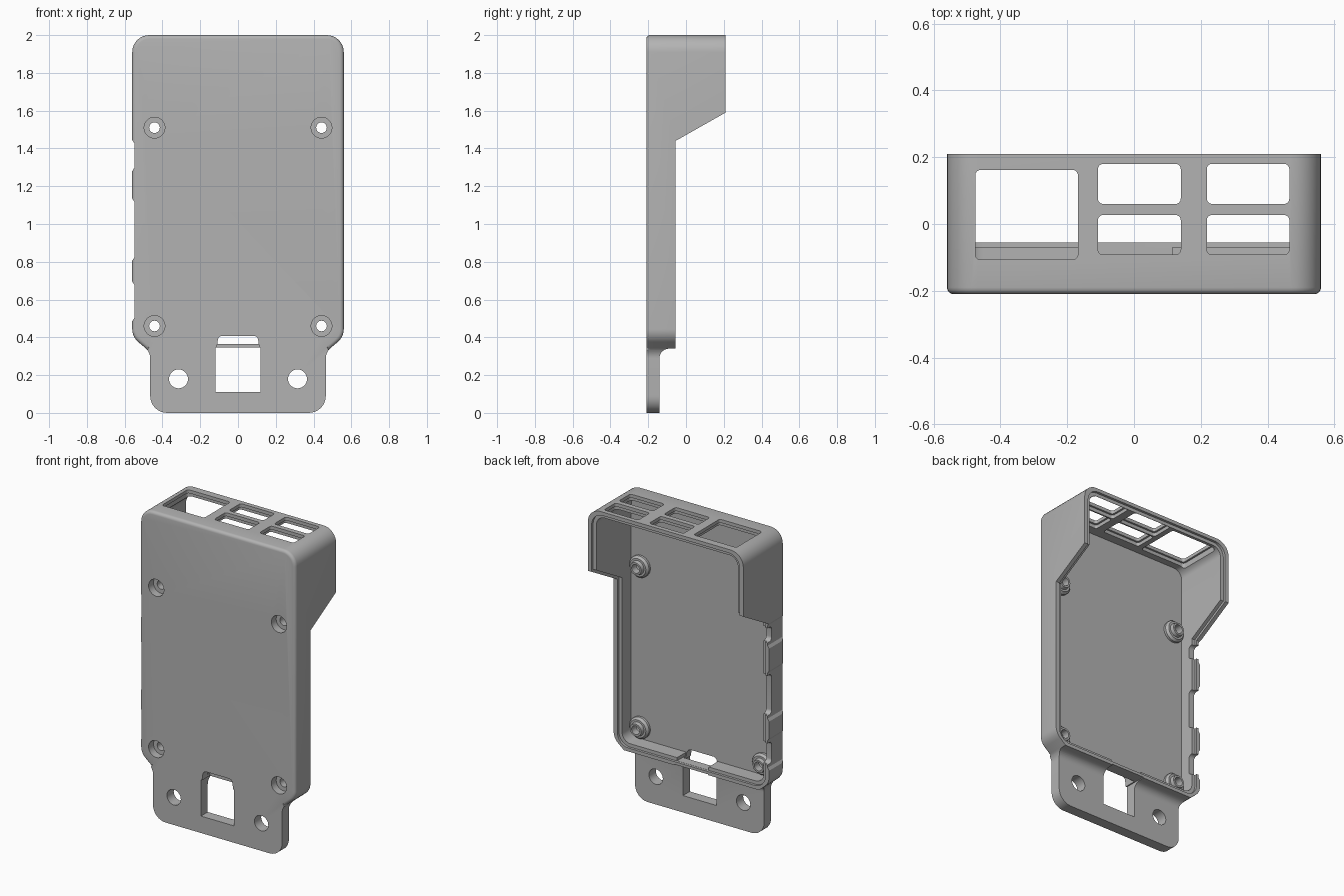
import bpy, bmesh, math
from mathutils import Vector

cube = bpy.data.objects.get("Cube")
if cube:
    bpy.data.objects.remove(cube)

FRONT, FLOOR, RIM, BACK = -0.21, -0.165, -0.055, 0.21

grey = bpy.data.materials.new("grey_plastic")
grey.use_nodes = True
grey.diffuse_color = (0.45, 0.45, 0.45, 1)
grey.node_tree.nodes["Principled BSDF"].inputs["Base Color"].default_value = (0.45, 0.45, 0.45, 1)


def rounded(corners, steps=8):
    """Polygon from (a, b, radius) corners, with arcs at the rounded ones."""
    pts = []
    for i, (a, b, r) in enumerate(corners):
        p = Vector((a, b))
        if r == 0:
            pts.append(p)
            continue
        u = (Vector(corners[i - 1][:2]) - p).normalized()
        v = (Vector(corners[(i + 1) % len(corners)][:2]) - p).normalized()
        half = u.angle(v) / 2
        centre = p + (u + v).normalized() * (r / math.sin(half))
        start = p + u * (r / math.tan(half)) - centre
        end = p + v * (r / math.tan(half)) - centre
        sweep = start.angle_signed(end)
        for k in range(steps + 1):
            t = -sweep * k / steps
            c, s = math.cos(t), math.sin(t)
            pts.append(centre + Vector((start.x * c - start.y * s, start.x * s + start.y * c)))
    return pts


def rect(a0, a1, b0, b1, r=0):
    return rounded([(a0, b0, r), (a1, b0, r), (a1, b1, r), (a0, b1, r)])


def finish(bm, name):
    bmesh.ops.recalc_face_normals(bm, faces=bm.faces)
    mesh = bpy.data.meshes.new(name)
    bm.to_mesh(mesh)
    bm.free()
    mesh.materials.append(grey)
    ob = bpy.data.objects.new(name, mesh)
    bpy.context.collection.objects.link(ob)
    return ob


def prism(name, pts, axis, lo, hi, soften=None):
    """Extrude a 2D polygon along an axis (0 = x, 1 = y, 2 = z)."""
    bm = bmesh.new()
    rings = []
    for t in (lo, hi):
        ring = []
        for a, b in pts:
            co = [a, b]
            co.insert(axis, t)
            ring.append(bm.verts.new(co))
        rings.append(ring)
    n = len(pts)
    bm.faces.new(rings[0])
    bm.faces.new(rings[1][::-1])
    for i in range(n):
        j = (i + 1) % n
        bm.faces.new((rings[0][i], rings[0][j], rings[1][j], rings[1][i]))
    if soften:
        bmesh.ops.recalc_face_normals(bm, faces=bm.faces)
        edges = [e for e in bm.edges if soften(e)]
        bmesh.ops.bevel(bm, geom=edges, offset=0.02, segments=4, profile=0.5, affect='EDGES')
    return finish(bm, name)


def lathe(name, profile, x, z, segments=32):
    """Closed solid turned round a front-to-back axis; profile is (radius, y)."""
    bm = bmesh.new()
    rings = [[bm.verts.new((x + r * math.cos(2 * math.pi * k / segments), y,
                            z + r * math.sin(2 * math.pi * k / segments)))
              for k in range(segments)] for r, y in profile]
    for low, high in zip(rings, rings[1:]):
        for k in range(segments):
            m = (k + 1) % segments
            bm.faces.new((low[k], low[m], high[m], high[k]))
    bm.faces.new(rings[0])
    bm.faces.new(rings[-1])
    return finish(bm, name)


def combine(target, tool, operation='DIFFERENCE'):
    mod = target.modifiers.new("cut", 'BOOLEAN')
    mod.operation, mod.solver, mod.object = operation, 'EXACT', tool
    bpy.context.view_layer.objects.active = target
    bpy.ops.object.modifier_apply(modifier=mod.name)
    bpy.data.objects.remove(tool)


# Outer block: case outline with the mounting tab below
half = [(0.465, 0, 0.09), (0.465, 0.322, 0.07), (0.56, 0.402, 0.09), (0.56, 2, 0.09)]
outline = rounded(half + [(-a, b, r) for a, b, r in reversed(half)])
case = prism("case_shell", outline, 1, FRONT, BACK,
             lambda e: all(v.co.y < FRONT + 0.001 and v.co.z > 0.33 for v in e.verts))

# Side profile: thin tab, low tray, sloped step up to the deep top end
side = rounded([(-0.14, -0.2, 0), (-0.14, 0.34, 0.05), (RIM, 0.34, 0), (RIM, 1.44, 0),
                (BACK, 1.59, 0), (0.5, 1.59, 0), (0.5, -0.2, 0)])
combine(case, prism("side_cutter", side, 0, -1, 1))

# Cavity, and the stepped lip that follows the rim
combine(case, prism("cavity_cutter", rect(-0.51, 0.51, 0.385, 1.955, 0.06), 1, FLOOR, 0.5))
lip = prism("lip_cutter", rect(-0.533, 0.533, 0.363, 1.977, 0.08), 1, -0.15, 0.4)
d = 0.016
above_rim = [(RIM - d, 0.2), (RIM - d, 1.45), (BACK - d, 1.6), (BACK - d, 2.2), (0.6, 2.2), (0.6, 0.2)]
combine(lip, prism("lip_limit", above_rim, 0, -1, 1), 'INTERSECT')
combine(case, lip)

# Screw posts with counterbored holes
for x in (-0.442, 0.442):
    for z in (0.46, 1.51):
        combine(case, lathe("post", [(0.07, FLOOR - 0.02), (0.07, -0.15), (0.058, -0.135),
                                     (0.045, -0.135), (0.04, -0.112)], x, z), 'UNION')
        combine(case, lathe("screw_hole", [(0.055, -0.3), (0.055, -0.16), (0.028, -0.16),
                                           (0.028, 0)], x, z))

# Tab holes and the card slot
for x in (-0.315, 0.315):
    combine(case, lathe("tab_hole", [(0.05, -0.3), (0.05, 0)], x, 0.18))
combine(case, prism("slot_cutter", rect(-0.12, 0.12, 0.11, 0.345), 1, -0.3, 0.1))
slot_top = rounded([(-0.114, 0.33, 0), (0.114, 0.33, 0), (0.104, 0.408, 0.025), (-0.104, 0.408, 0.025)])
combine(case, prism("slot_top_cutter", slot_top, 1, -0.3, -0.13))
combine(case, prism("slot_wall_cutter", rect(-0.114, 0.114, 0.364, 0.4), 1, -0.16, 0.1))

# Port windows in the top wall, wider on the inside
windows = [(-0.475, -0.168, -0.107, 0.162)]
for x0, x1 in ((-0.108, 0.14), (0.218, 0.465)):
    windows += [(x0, x1, -0.092, 0.027), (x0, x1, 0.06, 0.18)]
for x0, x1, y0, y1 in windows:
    combine(case, prism("window_cutter", rect(x0, x1, y0, y1, 0.016), 2, 1.9, 2.1))
    g = 0.012
    combine(case, prism("window_step", rect(x0 - g, x1 + g, y0 - g, y1 + g, 0.016), 2, 1.9, 1.978))

# Plug recesses and rim notches in the right wall
for z0, z1 in ((0.49, 0.69), (0.81, 1.13), (1.285, 1.44)):
    recess = [(-0.57, z0 - 0.02), (-0.549, z0 + 0.012), (-0.549, z1 - 0.012), (-0.57, z1 + 0.02)]
    combine(case, prism("recess_cutter", [Vector(p) for p in recess], 1, -0.3, RIM + 0.1))
    combine(case, prism("notch_cutter", rect(-0.098, 0.05, z0 + 0.03, z1 - 0.03, 0.025), 0, -0.7, -0.48))

# Smooth curves, crisp edges
bpy.ops.object.select_all(action='DESELECT')
case.select_set(True)
bpy.context.view_layer.objects.active = case
bpy.ops.object.shade_smooth_by_angle(angle=math.radians(30))
